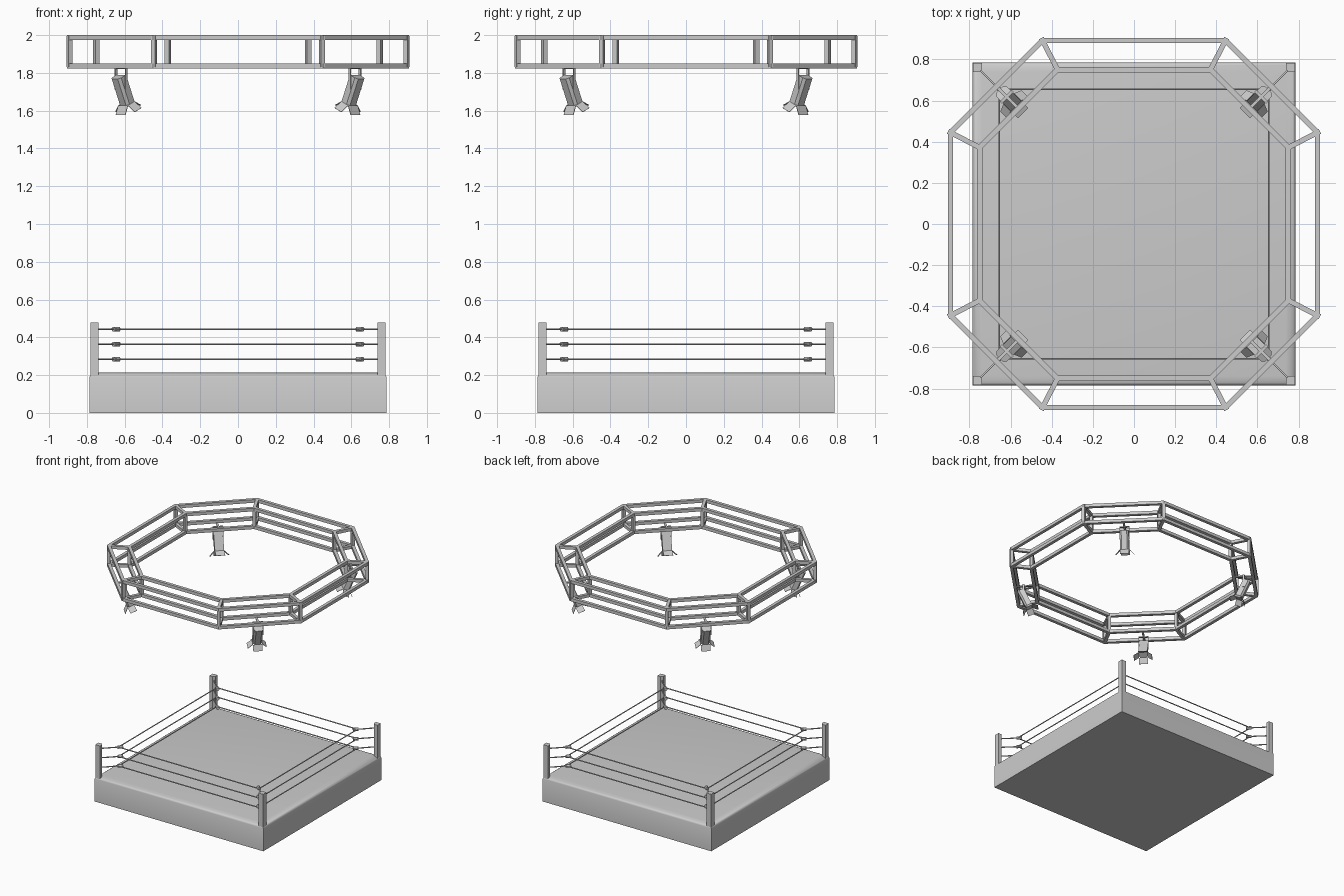
import bpy, bmesh
from math import radians, sqrt, cos, sin, pi
from mathutils import Vector, Matrix

if "Cube" in bpy.data.objects:
    bpy.data.objects.remove(bpy.data.objects["Cube"])


def finish(bm, name, smooth=None):
    bmesh.ops.recalc_face_normals(bm, faces=bm.faces[:])
    me = bpy.data.meshes.new(name)
    bm.to_mesh(me)
    bm.free()
    ob = bpy.data.objects.new(name, me)
    bpy.context.collection.objects.link(ob)
    if smooth:
        bpy.ops.object.select_all(action='DESELECT')
        ob.select_set(True)
        bpy.context.view_layer.objects.active = ob
        bpy.ops.object.shade_smooth_by_angle(angle=radians(smooth))
    return ob


def loft(bm, rings, closed=False):
    """Skin a list of equal-length point rings; cap the ends unless closed."""
    vs = [[bm.verts.new(p) for p in r] for r in rings]
    n, m = len(vs), len(vs[0])
    for i in range(n if closed else n - 1):
        a, b = vs[i], vs[(i + 1) % n]
        for j in range(m):
            k = (j + 1) % m
            bm.faces.new((a[j], a[k], b[k], b[j]))
    if not closed:
        bm.faces.new(vs[0])
        bm.faces.new(vs[-1])


def bar(bm, a, b, r, sides=4, side_dir=None):
    """Prism between two points."""
    a, b = Vector(a), Vector(b)
    d = (b - a).normalized()
    u = Vector(side_dir) if side_dir else (Vector((0, 0, 1)) if abs(d.z) < .9 else Vector((1, 0, 0)))
    u = (u - d * u.dot(d)).normalized()
    v = d.cross(u)
    angs = [2 * pi * (i + .5) / sides for i in range(sides)]
    off = [(u * cos(t) + v * sin(t)) * r for t in angs]
    loft(bm, [[p + o for o in off] for p in (a, b)])


def box(bm, size, mat):
    bmesh.ops.create_cube(bm, size=1, matrix=mat @ Matrix.Diagonal((*size, 1)))


CORNERS = [(1, 1), (-1, 1), (-1, -1), (1, -1)]

# Platform with a softly rounded mat edge
bm = bmesh.new()
prof = [(.785, 0), (.785, .192), (.782, .199), (.772, .206), (.757, .212), (.738, .215)]
loft(bm, [[(x * h, y * h, z) for x, y in CORNERS] for h, z in prof])
finish(bm, "ring_platform", 40)

# Corner posts, chamfered towards the ring
bm = bmesh.new()
sec = [(.782, .782), (.738, .782), (.738, .752), (.752, .738), (.782, .738)]
for sx, sy in CORNERS:
    loft(bm, [[(x * sx, y * sy, z) for x, y in sec] for z in (.15, .478)])
finish(bm, "corner_posts")

# Ropes with their diagonal ties, and turnbuckle pads
ropes, pads = bmesh.new(), bmesh.new()
for z in (.284, .364, .443):
    for i, (x, y) in enumerate(CORNERS):
        nx, ny = CORNERS[(i + 1) % 4]
        c = .655
        bar(ropes, (x * c, y * c, z), (nx * c, ny * c, z), .0045, 8)
        bar(ropes, (x * c, y * c, z), (x * .75, y * .75, z), .0045, 8)
        bar(pads, (x * .63, y * .63, z), (x * .66, y * .66, z), .013, 8)
finish(ropes, "ropes", 50)
finish(pads, "turnbuckle_pads")


# Overhead octagonal truss
def octagon(d, s, t, z):
    """Octagon with straight sides at d and x+y=s on the diagonals, inset by t."""
    d, a = d - t, s - sqrt(2) * t - (d - t)
    return [(d, -a, z), (d, a, z), (a, d, z), (-a, d, z),
            (-d, a, z), (-d, -a, z), (-a, -d, z), (a, -d, z)]


bm = bmesh.new()
w = .026
OUT, INN = (.905, 1.355), (.763, 1.14)
for d, s in (OUT, INN):
    for z in (1.824, 2 - w):
        loft(bm, [octagon(d, s, 0, z), octagon(d, s, w, z),
                  octagon(d, s, w, z + w), octagon(d, s, 0, z + w)], closed=True)
outer = octagon(*OUT, w / 2, 0)
inner = octagon(*INN, w / 2, 0)
for po, pi_ in zip(outer, inner):
    radial = Vector(po).normalized()
    for p in (po, pi_):
        bar(bm, (p[0], p[1], 1.83), (p[0], p[1], 1.995), w * .68, 4, radial)
    for z in (1.824 + w / 2, 2 - w / 2):
        bar(bm, (po[0], po[1], z), (pi_[0], pi_[1], z), w * .68)
finish(bm, "lighting_truss")

# Four hanging lamps aimed at the ring: body, yoke and barn doors
body, yoke, doors = bmesh.new(), bmesh.new(), bmesh.new()
bw, bd, bl, ch = .072, .054, .155, .014
for k in range(4):
    place = Matrix.Rotation(radians(45 + 90 * k), 4, 'Z') @ Matrix.Translation((.867, 0, 1.708))
    tilt = place @ Matrix.Rotation(radians(24), 4, 'Y')
    # body with chamfered back edges, local x outward, z up
    x, y = bd / 2, bw / 2
    s8 = [(-x, -y), (x - ch, -y), (x, -y + ch), (x, y - ch), (x - ch, y), (-x, y)]
    loft(body, [[tilt @ Vector((px, py, z)) for px, py in s8] for z in (-bl / 2, bl / 2)])
    # yoke arms and cross bar
    for sy in (-1, 1):
        box(yoke, (.016, .004, .11), place @ Matrix.Translation((.008, sy * (y + .002), .06)))
    box(yoke, (.016, bw + .008, .005), place @ Matrix.Translation((.008, 0, .114)))
    box(yoke, (.14, .016, .008), place @ Matrix.Translation((.008, 0, .119)))
    # flared doors
    for j in range(4):
        half, wid = (x, bw) if j % 2 == 0 else (y, bd)
        m = (tilt @ Matrix.Rotation(radians(90 * j), 4, 'Z')
             @ Matrix.Translation((half, 0, -bl / 2)) @ Matrix.Rotation(radians(-45), 4, 'Y')
             @ Matrix.Translation((0, 0, -.026)))
        box(doors, (.003, wid, .052), m)
finish(body, "lamp_bodies")
finish(yoke, "lamp_yokes")
finish(doors, "lamp_barn_doors")
